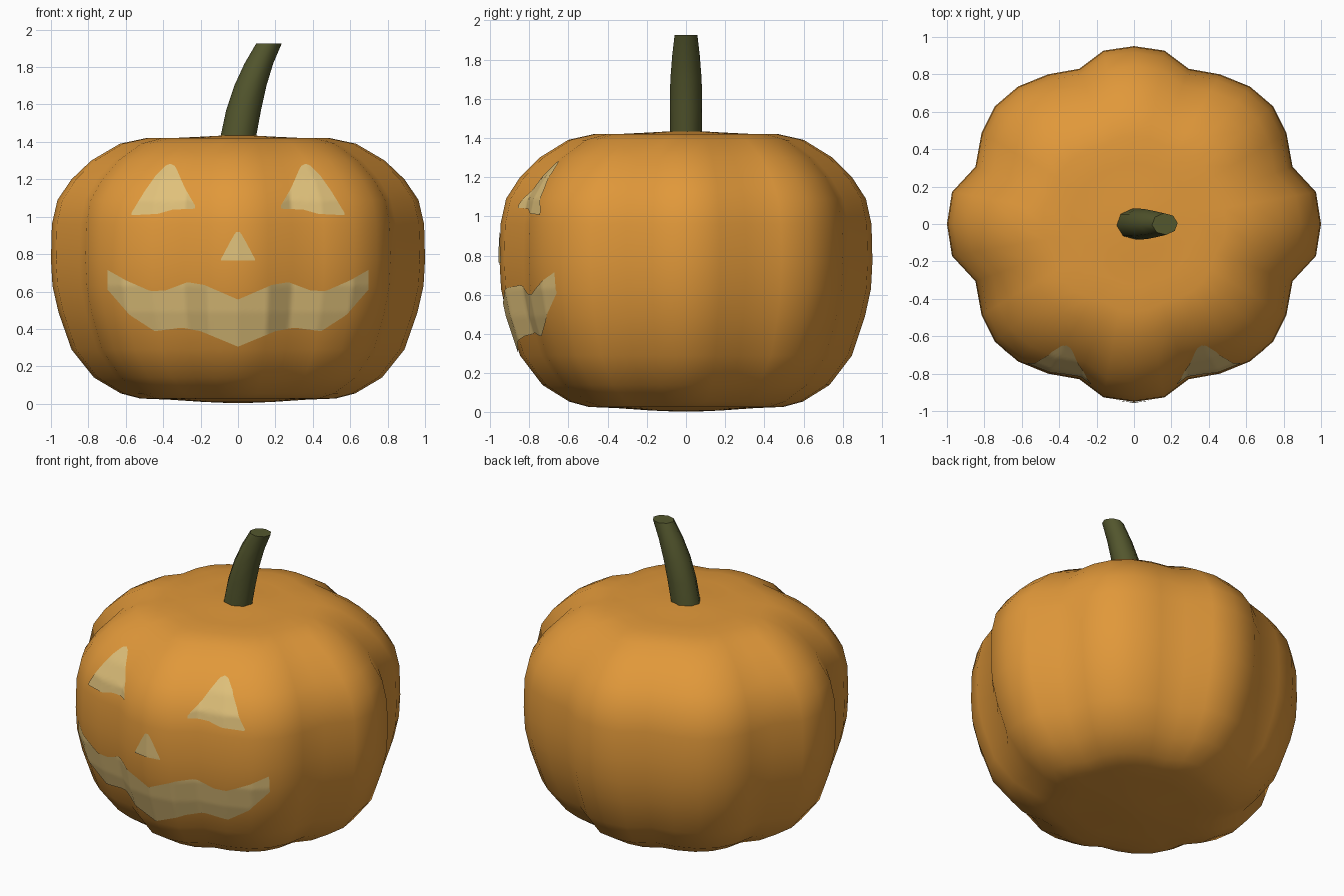
import bpy, bmesh, math
from mathutils import Vector
from mathutils.bvhtree import BVHTree

if "Cube" in bpy.data.objects:
    bpy.data.objects.remove(bpy.data.objects["Cube"])


def material(name, rgb):
    m = bpy.data.materials.new(name)
    m.diffuse_color = (*rgb, 1)
    m.use_nodes = True
    m.node_tree.nodes["Principled BSDF"].inputs["Base Color"].default_value = m.diffuse_color
    return m


ORANGE = material("pumpkin orange", (0.75, 0.315, 0.042))
GLOW = material("pale yellow", (0.74, 0.53, 0.195))
GREEN = material("stem green", (0.088, 0.095, 0.027))


def finish(bm, name, mat, angle):
    me = bpy.data.meshes.new(name)
    bm.to_mesh(me)
    ob = bpy.data.objects.new(name, me)
    bpy.context.collection.objects.link(ob)
    me.materials.append(mat)
    bpy.ops.object.select_all(action='DESELECT')
    ob.select_set(True)
    bpy.context.view_layer.objects.active = ob
    bpy.ops.object.shade_smooth_by_angle(angle=math.radians(angle))
    return ob


def loft(bm, rings, closed_ends=True):
    """Join rings of points, listed bottom to top, into a skin."""
    vs = [[bm.verts.new(p) for p in r] for r in rings]
    n = len(vs[0])
    for a, b in zip(vs, vs[1:]):
        for i in range(n):
            j = (i + 1) % n
            bm.faces.new((a[i], a[j], b[j], b[i]))
    if closed_ends:
        bm.faces.new(vs[0][::-1])
        bm.faces.new(vs[-1])
    bmesh.ops.recalc_face_normals(bm, faces=bm.faces)


# Body: lobed outline (one quadrant, mirrored round) swept up a squashed profile
quad = [(1, 0), (.973, .171), (.848, .306), (.815, .487), (.743, .63),
        (.62, .735), (.46, .80), (.292, .83), (.163, .927), (0, .951)]
outline = quad + [(-x, y) for x, y in quad[-2::-1]]
outline += [(x, -y) for x, y in outline[-2:0:-1]]
profile = [(.05, .004), (.2, .01), (.38, .022), (.53, .028), (.63, .055),
           (.77, .14), (.89, .29), (.96, .49), (.992, .63), (1, .77),
           (.995, .96), (.965, 1.09), (.89, 1.20), (.785, 1.30), (.635, 1.39),
           (.50, 1.42), (.35, 1.421), (.2, 1.428), (.05, 1.436)]


def body_ring(r, z):
    lobe = min(1, max(0, (r - .2) / .5))     # grooves fade toward the poles
    pts = []
    for x, y in outline:
        a = math.atan2(y / .951, x)
        s = Vector((math.cos(a) * .96, math.sin(a) * .913)).lerp(Vector((x, y)), lobe)
        pts.append((s.x * r, s.y * r, z))
    return pts


bm = bmesh.new()
loft(bm, [body_ring(r, z) for r, z in profile])
tree = BVHTree.FromBMesh(bm)
finish(bm, "pumpkin_body", ORANGE, 70)
bm.free()

# Stem: tapering eight-sided tube leaning to the right
stem = [(0, 1.42, .092, .08), (.03, 1.57, .09, .08), (.066, 1.70, .083, .077),
        (.112, 1.82, .074, .068), (.165, 1.925, .066, .056)]
bm = bmesh.new()
loft(bm, [[(cx + rx * 1.04 * math.cos(a), ry * 1.04 * math.sin(a), z)
           for a in (math.pi * (k + .12) / 4 for k in range(8))]
          for cx, z, rx, ry in stem])
finish(bm, "stem", GREEN, 50)
bm.free()


# Carved face: thin plates between two curves, projected on the front of the body
def height(curve, x):
    for (x0, z0), (x1, z1) in zip(curve, curve[1:]):
        if x <= x1:
            return z0 + (z1 - z0) * max(0, x - x0) / (x1 - x0)
    return curve[-1][1]


def face_plate(name, top, low, nx, nz):
    bm = bmesh.new()
    x0, x1 = top[0][0], top[-1][0]
    cols = []
    for i in range(nx + 1):
        x = x0 + (x1 - x0) * i / nx
        a, b = height(low, x), height(top, x)
        col = []
        for j in range(nz + 1):
            z = a + (b - a) * j / nz
            hit = tree.ray_cast(Vector((x, -3, z)), Vector((0, 1, 0)))[0]
            col.append(bm.verts.new((x, hit.y - .006, z)))
        cols.append(col)
    for p, q in zip(cols, cols[1:]):
        for j in range(nz):
            bm.faces.new((p[j], q[j], q[j + 1], p[j + 1]))
    finish(bm, name, GLOW, 70)
    bm.free()


def mirror(curve):
    return [(-x, z) for x, z in reversed(curve)]


eye_top = [(-.57, 1.02), (-.50, 1.135), (-.44, 1.22), (-.385, 1.275), (-.36, 1.283),
           (-.335, 1.27), (-.285, 1.155), (-.23, 1.06)]
eye_low = [(-.57, 1.008), (-.43, 1.015), (-.35, 1.038), (-.23, 1.043)]
face_plate("left_eye", eye_top, eye_low, 34, 12)
face_plate("right_eye", mirror(eye_top), mirror(eye_low), 34, 12)

nose_top = [(-.09, .775), (-.045, .86), (-.012, .918)]
face_plate("nose", nose_top + mirror(nose_top), [(-.09, .765), (.09, .765)], 20, 8)

mouth_top = [(-.697, .715), (-.6, .66), (-.47, .603), (-.39, .605), (-.27, .65),
             (-.18, .635), (0, .557)]
mouth_low = [(-.697, .61), (-.58, .475), (-.445, .388), (-.30, .407), (-.2, .388),
             (0, .305)]
face_plate("mouth", mouth_top + mirror(mouth_top)[1:],
           mouth_low + mirror(mouth_low)[1:], 100, 16)
